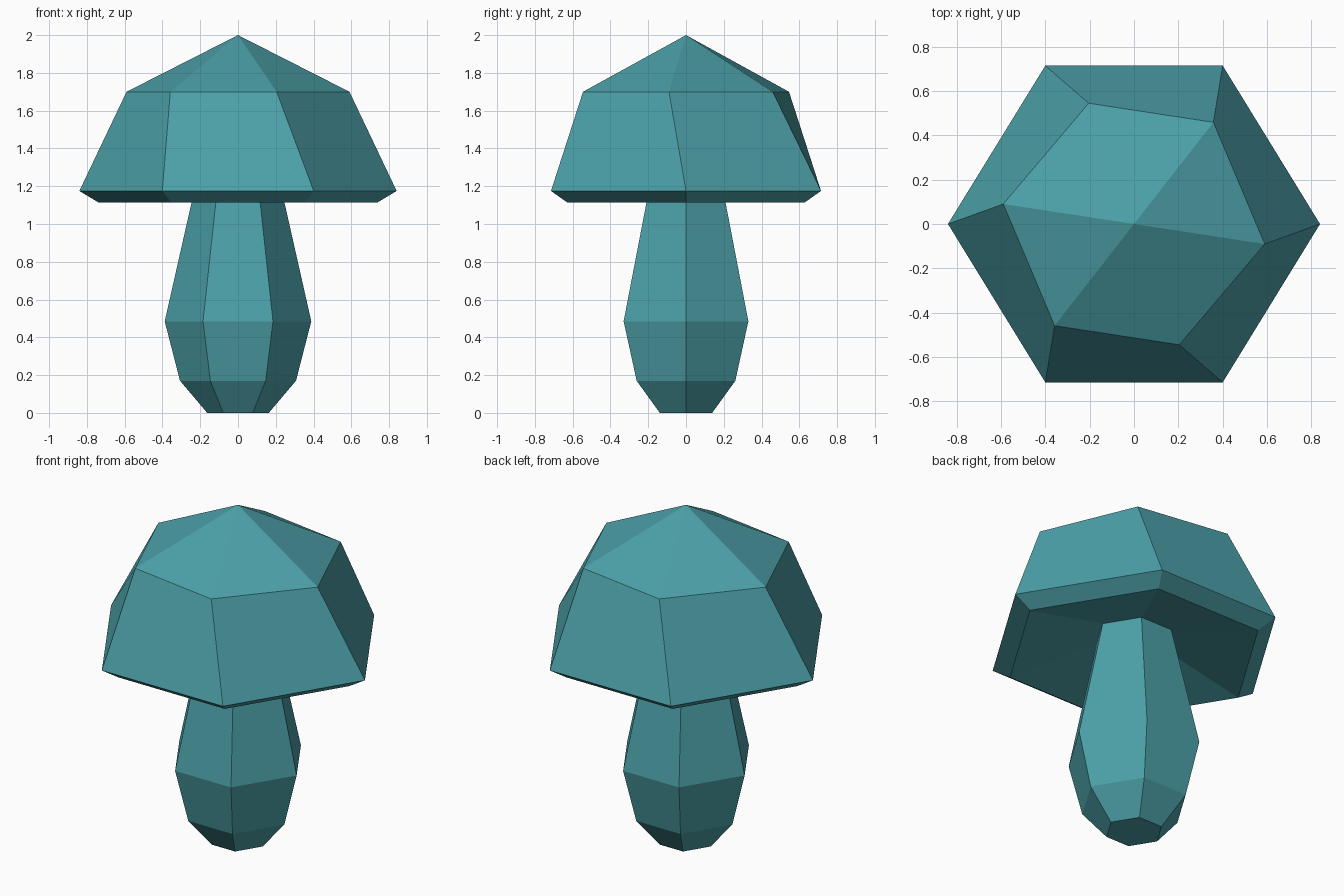
import bpy, bmesh, math

if "Cube" in bpy.data.objects:
    bpy.data.objects.remove(bpy.data.objects["Cube"])

teal = bpy.data.materials.new("teal")
teal.diffuse_color = (0.072, 0.355, 0.395, 1.0)
teal.use_nodes = True
teal.node_tree.nodes["Principled BSDF"].inputs["Base Color"].default_value = teal.diffuse_color

# slightly squashed hexagon used for every ring
HEX = [(1, 0), (0.477, 0.851), (-0.477, 0.851), (-1, 0), (-0.477, -0.851), (0.477, -0.851)]


def ring(bm, radius, z, twist=0.0):
    c, s = math.cos(math.radians(twist)), math.sin(math.radians(twist))
    return [bm.verts.new((radius * (x * c - y * s), radius * (x * s + y * c), z)) for x, y in HEX]


def hex_loft(name, profile, apex=None, close_bottom=False):
    """Skin hexagon rings (radius, z, twist) from bottom to top."""
    bm = bmesh.new()
    rings = [ring(bm, *p) for p in profile]
    for lo, hi in zip(rings, rings[1:]):
        for i in range(6):
            j = (i + 1) % 6
            bm.faces.new((lo[i], lo[j], hi[j], hi[i]))
    if apex is not None:
        tip = bm.verts.new((0, 0, apex))
        for i in range(6):
            bm.faces.new((rings[-1][i], rings[-1][(i + 1) % 6], tip))
    if close_bottom:
        bm.faces.new(rings[0][::-1])
    mesh = bpy.data.meshes.new(name)
    bm.to_mesh(mesh)
    bm.free()
    mesh.materials.append(teal)
    obj = bpy.data.objects.new(name, mesh)
    bpy.context.collection.objects.link(obj)
    return obj


# stem: bulging hexagonal column, runs up into the hollow of the cap
hex_loft("stem", [(0.163, 0, 0), (0.307, 0.17, 0), (0.388, 0.485, 0), (0.222, 1.22, 0)],
         close_bottom=True)

# cap: hollow underside, bevelled rim, twisted upper ring and pointed top
hex_loft("cap", [(0.222, 1.22, 0), (0.737, 1.113, 0), (0.84, 1.175, 0), (0.597, 1.70, -8.7)],
         apex=2.0)
